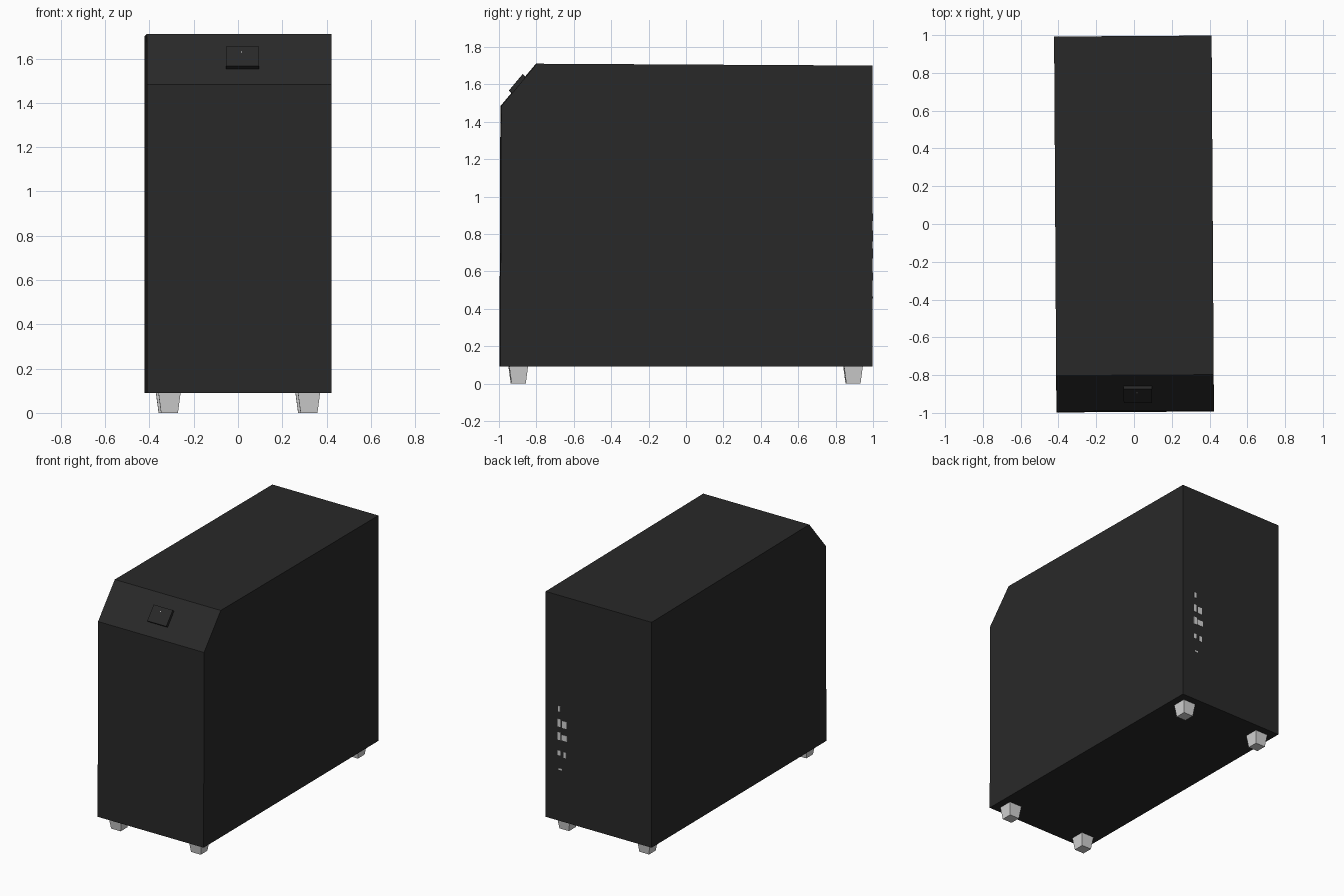
import bpy, bmesh, math
from mathutils import Matrix, Vector

if "Cube" in bpy.data.objects:
    bpy.data.objects.remove(bpy.data.objects["Cube"])

# The whole tower is turned very slightly about z
TURN = Matrix.Rotation(math.radians(0.35), 4, 'Z')


def material(name, rgb):
    m = bpy.data.materials.new(name)
    m.diffuse_color = (*rgb, 1)
    m.use_nodes = True
    m.node_tree.nodes["Principled BSDF"].inputs["Base Color"].default_value = m.diffuse_color
    return m


BLACK = material("charcoal black", (0.022, 0.022, 0.022))
GREY = material("light grey", (0.65, 0.65, 0.65))


def finish(bm, name, mat, matrix=Matrix()):
    bmesh.ops.recalc_face_normals(bm, faces=bm.faces)
    bmesh.ops.transform(bm, matrix=TURN @ matrix, verts=bm.verts)
    mesh = bpy.data.meshes.new(name)
    bm.to_mesh(mesh)
    bm.free()
    mesh.materials.append(mat)
    ob = bpy.data.objects.new(name, mesh)
    bpy.context.collection.objects.link(ob)
    return ob


def box(name, mat, size, centre, matrix=Matrix(), taper=1.0):
    """Box whose lower end is scaled by taper."""
    bm = bmesh.new()
    bmesh.ops.create_cube(bm, size=1)
    for v in bm.verts:
        k = taper if v.co.z < 0 else 1
        v.co = Vector((v.co.x * size[0] * k, v.co.y * size[1] * k,
                       v.co.z * size[2])) + Vector(centre)
    return finish(bm, name, mat, matrix)


# Case: side profile with a chamfered front top edge, extruded across x
profile = [(-0.995, 0.09), (-0.99, 1.483), (-0.80, 1.71), (0.995, 1.70), (0.995, 0.09)]
bm = bmesh.new()
face = bm.faces.new([bm.verts.new((-0.417, y, z)) for y, z in profile])
ext = bmesh.ops.extrude_face_region(bm, geom=[face])
bmesh.ops.translate(bm, vec=(0.834, 0, 0),
                    verts=[g for g in ext["geom"] if isinstance(g, bmesh.types.BMVert)])
finish(bm, "case", BLACK)

# Four tapered feet
for sx, side in ((-1, "left"), (1, "right")):
    for y, end in ((-0.897, "front"), (0.893, "back")):
        box(f"{end}_{side}_foot", GREY, (0.10, 0.10, 0.09),
            (sx * 0.315, y, 0.045), taper=0.76)

# Power button and its light, on the sloping panel (local z points out of it)
slope = math.atan2(1.71 - 1.483, 0.19)
panel = Matrix.Translation((0.015, -0.895, 1.597)) @ Matrix.Rotation(slope, 4, 'X')
box("power_button", BLACK, (0.15, 0.115, 0.03), (0, 0, 0.005), panel)
box("power_light", GREY, (0.006, 0.006, 0.002), (-0.005, 0.025, 0.0205), panel)

# Column of small ports on the back: x, z, width, height
ports = [(0.31, 0.89, 0.018, 0.04), (0.31, 0.79, 0.022, 0.055), (0.27, 0.785, 0.035, 0.05),
         (0.31, 0.695, 0.026, 0.055), (0.268, 0.69, 0.045, 0.04),
         (0.31, 0.575, 0.022, 0.035), (0.265, 0.57, 0.022, 0.04), (0.30, 0.46, 0.025, 0.012)]
for i, (x, z, w, h) in enumerate(ports):
    box(f"back_port_{i + 1}", GREY, (w, 0.004, h), (x, 0.995, z))
